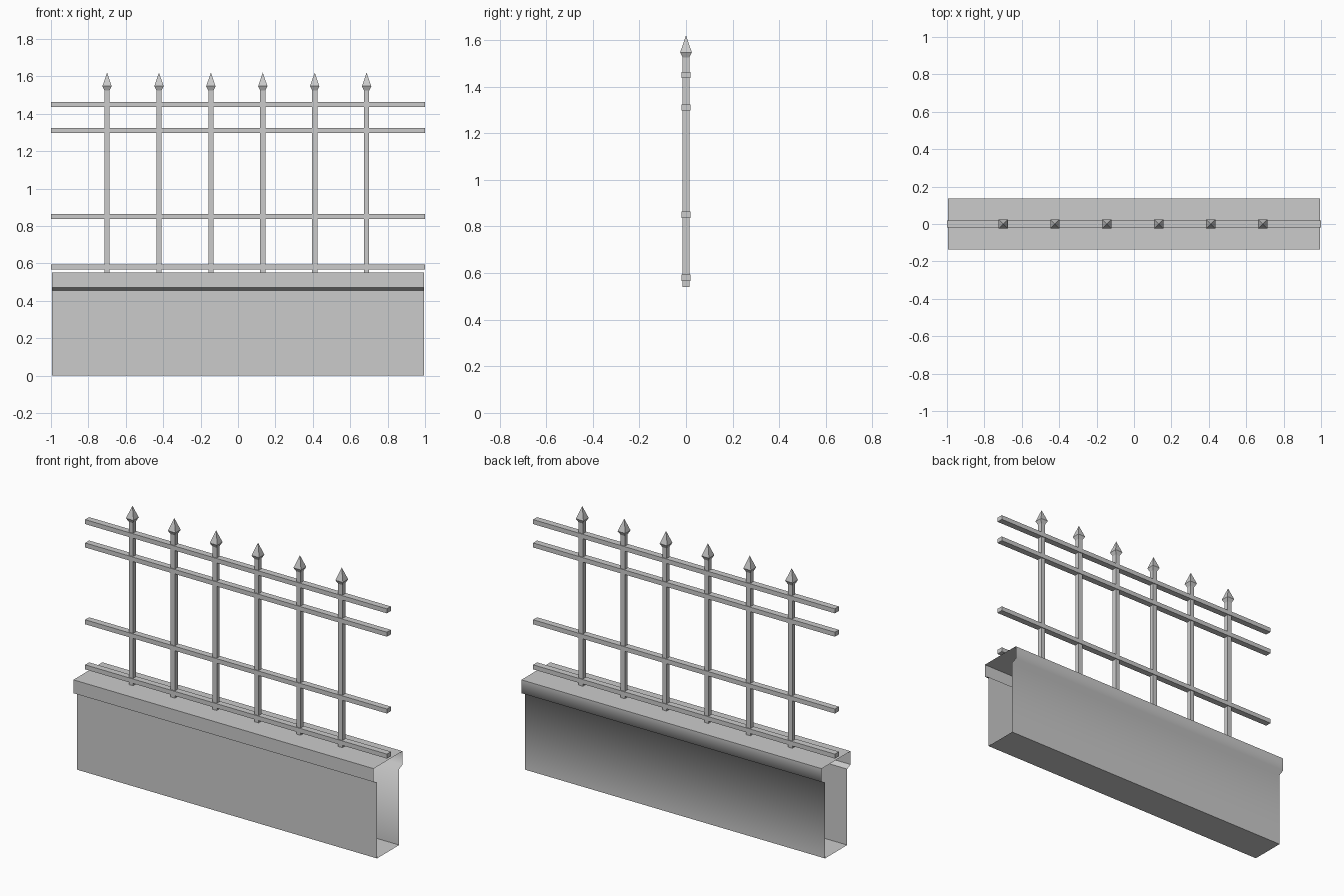
import bpy
import bmesh

cube = bpy.data.objects.get("Cube")
if cube:
    bpy.data.objects.remove(cube, do_unlink=True)

grey = bpy.data.materials.new("plain grey")
grey.diffuse_color = (0.6, 0.6, 0.6, 1)
grey.use_nodes = True
grey.node_tree.nodes["Principled BSDF"].inputs["Base Color"].default_value = (0.6, 0.6, 0.6, 1)


def add_object(name, bm, recalc=True):
    if recalc:
        bmesh.ops.recalc_face_normals(bm, faces=bm.faces)
    mesh = bpy.data.meshes.new(name)
    bm.to_mesh(mesh)
    bm.free()
    mesh.materials.append(grey)
    obj = bpy.data.objects.new(name, mesh)
    bpy.context.collection.objects.link(obj)
    return obj


def square_ring(bm, half, z):
    corners = [(-1, -1), (1, -1), (1, 1), (-1, 1)]
    return [bm.verts.new((sx * half, sy * half, z)) for sx, sy in corners]


# Hollow wall with a wider coping, open at both ends
half_profile = [(0.105, 0), (0.105, 0.455), (0.137, 0.47), (0.137, 0.55)]
profile = half_profile + [(-y, z) for y, z in reversed(half_profile)]
bm = bmesh.new()
left = [bm.verts.new((0.995, y, z)) for y, z in profile]
right = [bm.verts.new((-0.995, y, z)) for y, z in profile]
for i in range(len(profile)):
    j = (i + 1) % len(profile)
    face = bm.faces.new((left[i], left[j], right[j], right[i]))
    face.smooth = i < 3  # softened back side
    if i in (0, 3):
        for a, b in ((left[i], right[i]),):
            bm.edges.get((a, b)).smooth = False
add_object("wall", bm, recalc=False)

# Horizontal rails
for name, z in (("bottom", 0.58), ("middle", 0.85), ("upper", 1.31), ("top", 1.45)):
    bm = bmesh.new()
    bmesh.ops.create_cube(bm, size=1)
    bmesh.ops.scale(bm, vec=(2, 0.038, 0.027), verts=bm.verts)
    rail = add_object(name + "_rail", bm)
    rail.location.z = z

# Square pickets, each with a flared spear point
for n in range(6):
    bm = bmesh.new()
    rings = [square_ring(bm, h, z) for h, z in ((0.014, 0.54), (0.014, 1.525), (0.025, 1.547))]
    bm.faces.new(rings[0])
    for low, high in zip(rings, rings[1:]):
        for i in range(4):
            j = (i + 1) % 4
            bm.faces.new((low[i], low[j], high[j], high[i]))
    tip = bm.verts.new((0, 0, 1.62))
    for i in range(4):
        bm.faces.new((rings[2][i], rings[2][(i + 1) % 4], tip))
    picket = add_object(f"picket_{n + 1}", bm)
    picket.location.x = -0.70 + n * 0.2775
